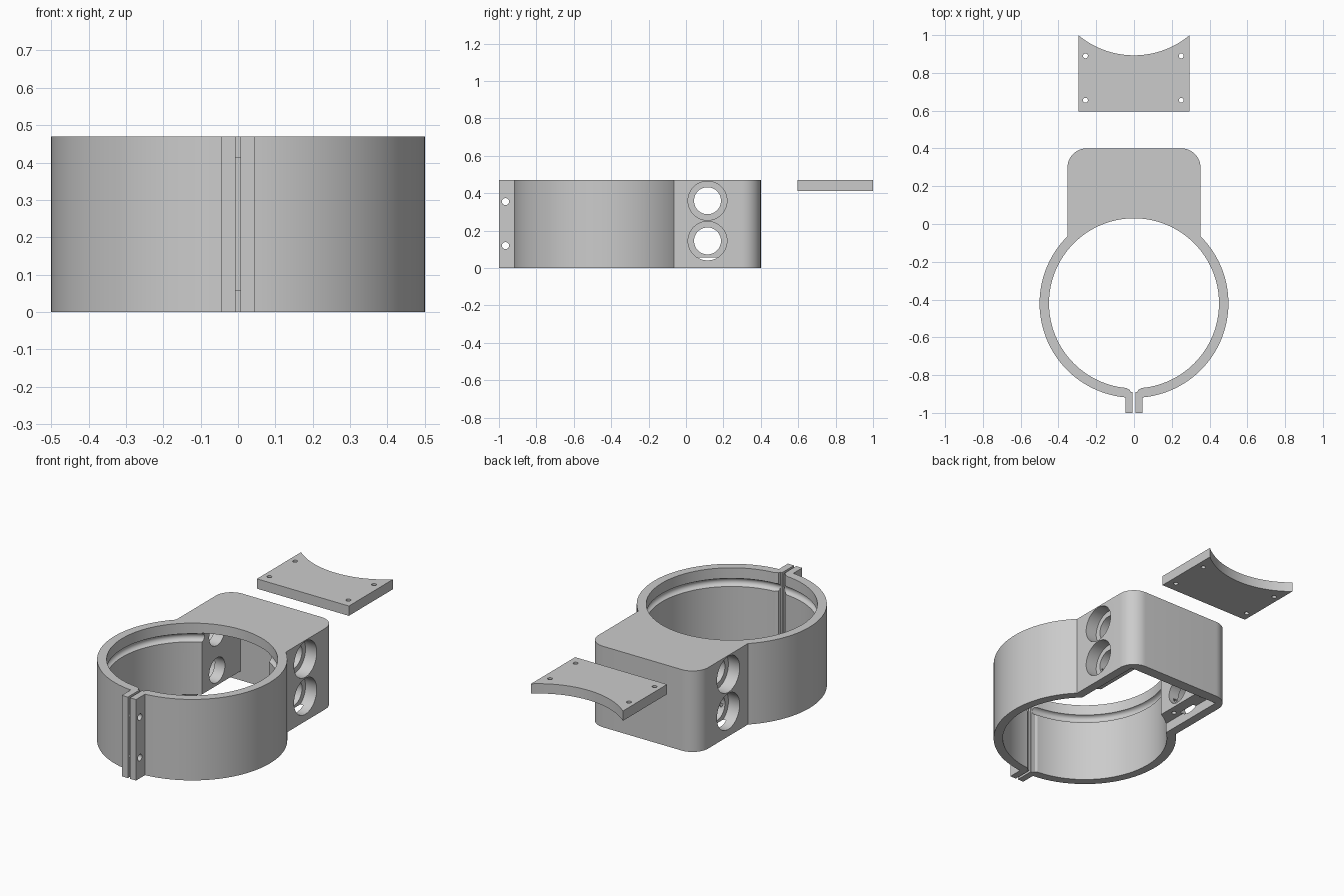
import bpy, bmesh, math
from mathutils import Matrix

if "Cube" in bpy.data.objects:
    bpy.data.objects.remove(bpy.data.objects["Cube"])

H = 0.47            # clamp height
CY = -0.42          # ring centre in y
PLATE = 0.057       # roof and lid thickness


def make_object(name, bm):
    bmesh.ops.recalc_face_normals(bm, faces=bm.faces[:])
    me = bpy.data.meshes.new(name)
    bm.to_mesh(me)
    bm.free()
    ob = bpy.data.objects.new(name, me)
    bpy.context.collection.objects.link(ob)
    return ob


def prism(name, pts, z0, z1):
    bm = bmesh.new()
    face = bm.faces.new([bm.verts.new((x, y, z0)) for x, y in pts])
    geo = bmesh.ops.extrude_face_region(bm, geom=[face])["geom"]
    verts = [v for v in geo if isinstance(v, bmesh.types.BMVert)]
    bmesh.ops.translate(bm, verts=verts, vec=(0, 0, z1 - z0))
    return make_object(name, bm)


def box(x0, x1, y0, y1, z0, z1):
    return prism("cutter", [(x0, y0), (x1, y0), (x1, y1), (x0, y1)], z0, z1)


def cylinder(center, r, depth, axis="Z", seg=48):
    bm = bmesh.new()
    rot = Matrix.Rotation(math.pi / 2, 4, "Y") if axis == "X" else Matrix()
    bmesh.ops.create_cone(bm, cap_ends=True, segments=seg, radius1=r, radius2=r,
                          depth=depth, matrix=Matrix.Translation(center) @ rot)
    return make_object("cutter", bm)


def arc(cx, cy, r, a0, a1, n):
    return [(cx + r * math.cos(a0 + (a1 - a0) * i / n),
             cy + r * math.sin(a0 + (a1 - a0) * i / n)) for i in range(n + 1)]


def cut(target, cutter):
    mod = target.modifiers.new("cut", "BOOLEAN")
    mod.operation, mod.solver, mod.object = "DIFFERENCE", "EXACT", cutter
    bpy.context.view_layer.objects.active = target
    bpy.ops.object.modifier_apply(modifier=mod.name)
    bpy.data.objects.remove(cutter)


# clamp body: right half outline (tab, ring, rounded housing), mirrored
R = 0.5
half = [(0.046, -1.0)]
half += arc(0, CY, R, -math.acos(0.046 / R), math.acos(0.352 / R), 64)
half += arc(0.252, 0.3, 0.1, 0, math.pi / 2, 14)
outline = half + [(-x, y) for x, y in reversed(half)]
body = prism("clamp_body", outline, 0, H)

# ring bore, then the open-bottomed cavity and the lid recess
cut(body, cylinder((0, CY, H / 2), 0.45, 1, seg=128))
cut(body, box(-0.215, 0.215, -0.1, 0.332, -0.1, H - PLATE))
cut(body, box(-0.3, 0.3, -0.09, 0.337, -0.1, PLATE))

# seal groove around the inside of the ring
bm = bmesh.new()
N, M = 128, 12
rings = []
for i in range(N):
    a = 2 * math.pi * (i + 0.5) / N
    rings.append([bm.verts.new(((0.448 + u) * math.cos(a), CY + (0.448 + u) * math.sin(a), 0.385 + w))
                  for u, w in arc(0, 0, 0.024, 0, 2 * math.pi * (M - 1) / M, M - 1)])
for i in range(N):
    p, q = rings[i], rings[(i + 1) % N]
    for j in range(M):
        k = (j + 1) % M
        bm.faces.new((p[j], q[j], q[k], p[k]))
cut(body, make_object("cutter", bm))

# clamping slot with its stepped inner mouth
cut(body, box(-0.007, 0.007, -1.1, -0.8, -0.1, 0.6))
mouth = [(0.018, -0.89), (0.022, -0.878), (0.038, -0.87), (0.038, -0.85)]
cut(body, prism("cutter", mouth + [(-x, y) for x, y in reversed(mouth)], -0.1, 0.6))

# tab bolt holes
for z in (0.12, 0.355):
    cut(body, cylinder((0, -0.965, z), 0.019, 0.3, "X", 32))

# counterbored side ports
for z in (0.145, 0.36):
    cut(body, cylinder((0, 0.115, z), 0.072, 1, "X", 64))
    for s in (-1, 1):
        cut(body, cylinder((s * 0.38, 0.115, z), 0.104, 0.2, "X", 64))

# lid screw holes in the ledges
for x in (-0.257, 0.257):
    for y in (0.035, 0.272):
        cut(body, cylinder((x, y, 0.05), 0.013, 0.18, seg=24))

# separate lid with an arc edge matching the bore
a = math.asin(0.295 / 0.46)
lid_pts = [(-0.295, 0.595), (0.295, 0.595)]
lid_pts += arc(0, 1.353, 0.46, -math.pi / 2 + a, -math.pi / 2 - a, 32)
lid = prism("lid", lid_pts, H - PLATE, H)
for x in (-0.257, 0.25):
    for y in (0.655, 0.89):
        cut(lid, cylinder((x, y, H), 0.013, 0.4, seg=24))

# smooth curved walls, keep edges sharp
for ob in (body, lid):
    bpy.ops.object.select_all(action="DESELECT")
    ob.select_set(True)
    bpy.context.view_layer.objects.active = ob
    bpy.ops.object.shade_smooth_by_angle(angle=math.radians(31))
